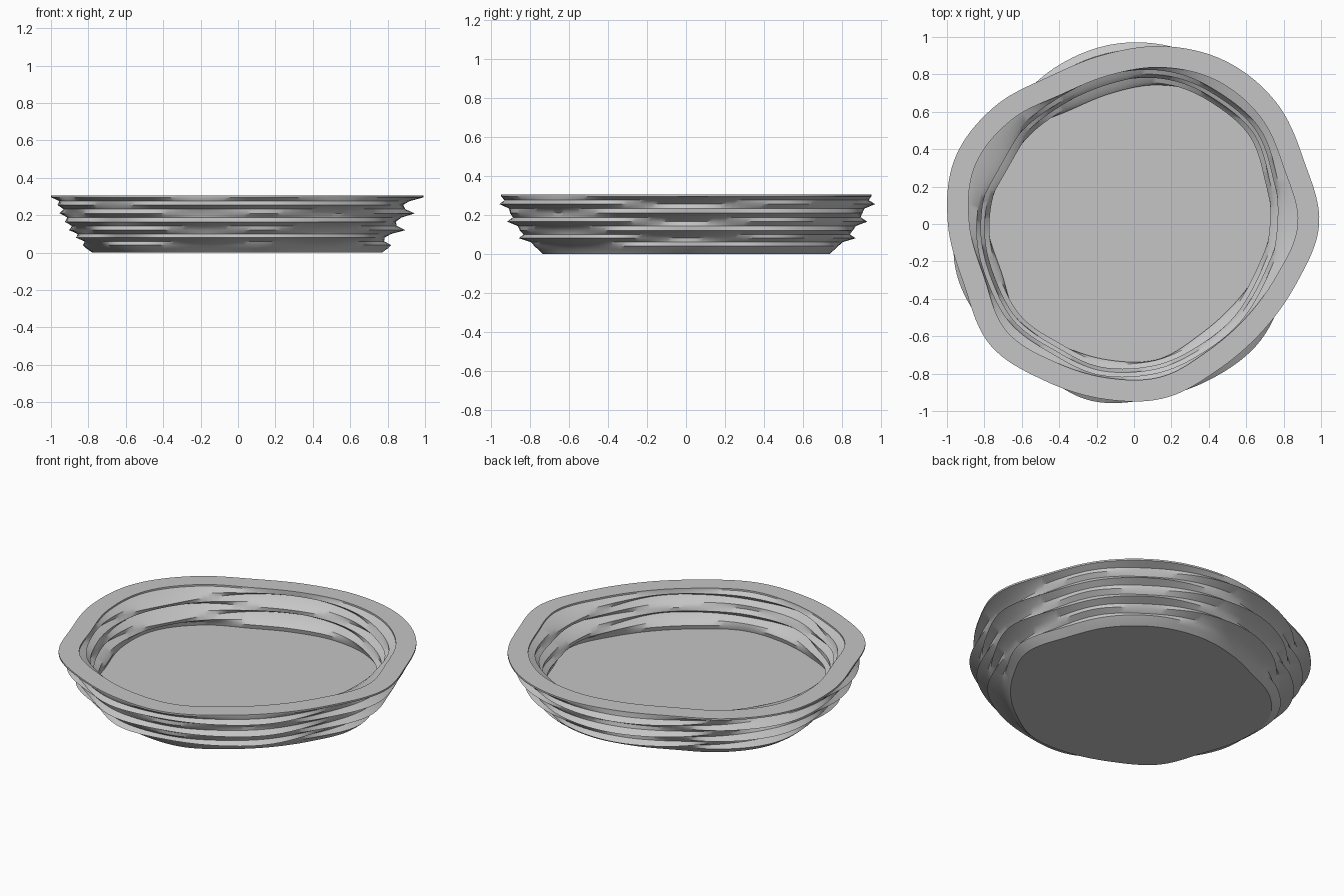
import bpy, bmesh, math

if "Cube" in bpy.data.objects:
    bpy.data.objects.remove(bpy.data.objects["Cube"])

N = 160            # points around each ring
TWIST = 36         # degrees every other layer's outline is turned
THICK = 0.115      # wall thickness
FLOOR_Z = 0.095

# Rim outline: radius every 20 degrees, counter-clockwise from +x
RIM = [.99, .97, 1.0, 1.0, .965, .92, .91, .975, 1.02,
       .995, .965, 1.005, .965, .95, .945, .90, .895, .925]
MEAN = sum(RIM) / len(RIM)

# Ridge of each layer, bottom to top: height, mean radius
RIDGES = [(.04, .79), (.08, .835), (.12, .865), (.165, .895),
          (.21, .915), (.255, .935), (.295, MEAN)]


def wave(deg):
    """Smooth periodic deviation of the outline from a circle."""
    t = (deg % 360) / 20
    i = int(t)
    f = t - i
    a, b, c, d = (RIM[(i + k) % 18] for k in (-1, 0, 1, 2))
    return b + .5 * f * (c - a + f * (2*a - 5*b + 4*c - d + f * (3*(b - c) + d - a))) - MEAN


def outline(radius, turn=0, strength=1):
    """Radii of one wavy ring."""
    return [radius + strength * wave(i * 360 / N - turn) for i in range(N)]


def shift(radii, amount):
    return [r + amount for r in radii]


# Outer wall: base edge, then alternating ridges and grooves, then the rim
layers = []
for k, (z, radius) in enumerate(RIDGES):
    odd = (len(RIDGES) - 1 - k) % 2
    layers.append(outline(radius, TWIST * odd, .85 if odd else 1))
outer = [(0.0, outline(.745, 0, .85)), (0.022, shift(layers[0], -.02))]
for k, (z, _) in enumerate(RIDGES):
    outer.append((z, layers[k]))
    if k + 1 < len(RIDGES):
        groove = [.5 * (a + b) - .02 for a, b in zip(layers[k], layers[k + 1])]
        outer.append((.5 * (z + RIDGES[k + 1][0]), groove))
outer.append((.305, layers[-1]))

# Inner wall: the outer wall offset inwards, from the rim down to the floor
inner = [(z, shift(r, -THICK)) for z, r in reversed(outer) if z > FLOOR_Z + .01]
inner.append((FLOOR_Z, outline(.757)))

bm = bmesh.new()
rings = []
for z, radii in outer + inner:
    rings.append([bm.verts.new((r * math.cos(2 * math.pi * i / N),
                                r * math.sin(2 * math.pi * i / N), z))
                  for i, r in enumerate(radii)])
for lo, hi in zip(rings, rings[1:]):
    for i in range(N):
        j = (i + 1) % N
        bm.faces.new((lo[i], lo[j], hi[j], hi[i]))
bm.faces.new(rings[0][::-1])    # underside
bm.faces.new(rings[-1])         # dish floor
bm.normal_update()

mesh = bpy.data.meshes.new("layered_dish")
bm.to_mesh(mesh)
bm.free()
dish = bpy.data.objects.new("layered_dish", mesh)
bpy.context.collection.objects.link(dish)

grey = bpy.data.materials.new("light_grey")
grey.diffuse_color = (.56, .56, .56, 1)
grey.use_nodes = True
grey.node_tree.nodes["Principled BSDF"].inputs["Base Color"].default_value = grey.diffuse_color
mesh.materials.append(grey)

# Smooth around the walls, sharp along the ridges and rim, flat floor and underside
bpy.context.view_layer.objects.active = dish
dish.select_set(True)
bpy.ops.object.shade_smooth_by_angle(angle=math.radians(35))
for face in mesh.polygons:
    if len(face.vertices) > 4:
        face.use_smooth = False
